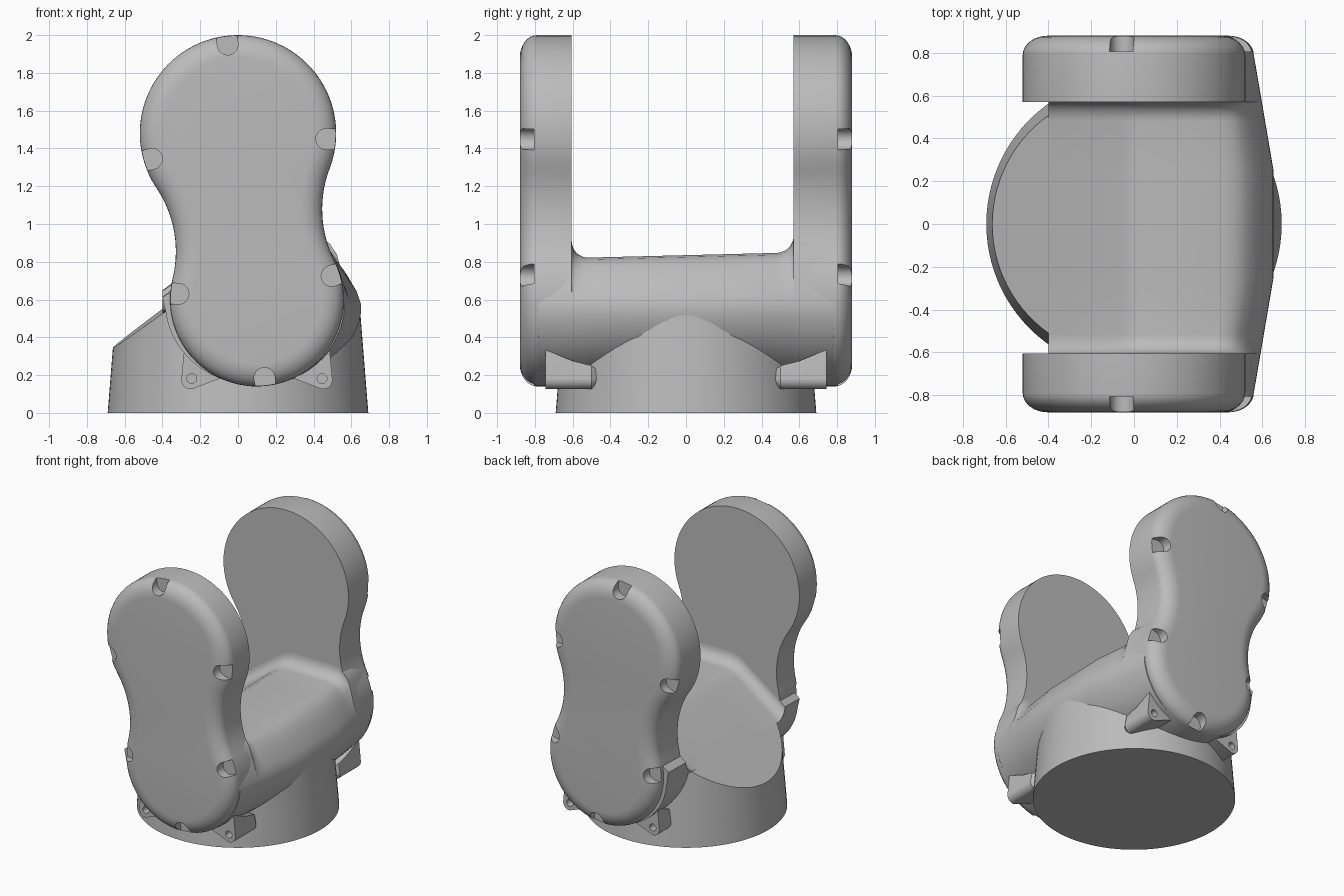
import bpy, bmesh
from math import sin, cos, pi, radians, atan2, sqrt
from mathutils import Vector

cube = bpy.data.objects.get("Cube")
if cube:
    bpy.data.objects.remove(cube, do_unlink=True)

grey = bpy.data.materials.new("plain_grey")
grey.use_nodes = True
colour = (0.5, 0.5, 0.5, 1)
grey.diffuse_color = colour
grey.node_tree.nodes["Principled BSDF"].inputs["Base Color"].default_value = colour


def finish(bm, name):
    bmesh.ops.recalc_face_normals(bm, faces=bm.faces)
    mesh = bpy.data.meshes.new(name)
    bm.to_mesh(mesh)
    bm.free()
    mesh.materials.append(grey)
    obj = bpy.data.objects.new(name, mesh)
    bpy.context.collection.objects.link(obj)
    return obj


def loft(name, sections):
    """Skin a list of (y, [(x, z), ...]) sections and cap both ends."""
    bm = bmesh.new()
    rings = [[bm.verts.new((x, y, z)) for x, z in pts] for y, pts in sections]
    n = len(rings[0])
    for a, b in zip(rings, rings[1:]):
        for i in range(n):
            j = (i + 1) % n
            bm.faces.new((a[i], a[j], b[j], b[i]))
    bm.faces.new(rings[0])
    bm.faces.new(rings[-1])
    return finish(bm, name)


def activate(obj):
    bpy.ops.object.select_all(action='DESELECT')
    obj.select_set(True)
    bpy.context.view_layer.objects.active = obj


def cut(obj, cutter):
    mod = obj.modifiers.new("cut", 'BOOLEAN')
    mod.operation = 'DIFFERENCE'
    mod.solver = 'EXACT'
    mod.object = cutter
    activate(obj)
    bpy.ops.object.modifier_apply(modifier=mod.name)
    bpy.data.objects.remove(cutter, do_unlink=True)


def smooth(obj, angle=35):
    activate(obj)
    bpy.ops.object.shade_smooth_by_angle(angle=radians(angle))


def arc(c, r, a0, a1, n):
    return [(c[0] + r * cos(a0 + (a1 - a0) * i / n),
             c[1] + r * sin(a0 + (a1 - a0) * i / n)) for i in range(n)]


# Cheek outline: two discs joined by tangent waist arcs
TOP, BOTTOM, WAIST = Vector((0, 1.48)), Vector((0.1, 0.6)), 0.6
R_TOP, R_BOT = 0.52, 0.46
gap = (BOTTOM - TOP).length
along = (BOTTOM - TOP) / gap
d1, d2 = R_TOP + WAIST, R_BOT + WAIST
a = (gap**2 + d1**2 - d2**2) / (2 * gap)
side = Vector((-along.y, along.x)) * sqrt(d1**2 - a**2)
RIGHT, LEFT = TOP + along * a + side, TOP + along * a - side


def ang(p, q):
    return atan2(q.y - p.y, q.x - p.x)


def outline(inset):
    return (arc(TOP, R_TOP - inset, ang(TOP, RIGHT), ang(TOP, LEFT) + 2 * pi, 48)
            + arc(LEFT, WAIST + inset, ang(LEFT, TOP), ang(LEFT, BOTTOM), 14)
            + arc(BOTTOM, R_BOT - inset, ang(BOTTOM, LEFT), ang(BOTTOM, RIGHT) + 2 * pi, 44)
            + arc(RIGHT, WAIST + inset, ang(RIGHT, BOTTOM) + 2 * pi, ang(RIGHT, TOP), 14))


# Screw notches around the cheek rim: centre x, z and outward direction
NOTCHES = [(-0.055, 1.95, 96), (0.467, 1.45, -3), (-0.455, 1.345, 195),
           (-0.315, 0.63, 176), (0.495, 0.725, 17), (0.14, 0.185, -82)]


def notch_shape(x, z, direction):
    d = radians(direction)
    pts = arc((x, z), 0.055, d + pi / 2, d + 1.5 * pi, 12)
    pts.append((x + 0.055 * sin(d), z - 0.055 * cos(d)))
    far = [(px + 0.2 * cos(d), pz + 0.2 * sin(d)) for px, pz in (pts[-1], pts[0])]
    return pts + far


for name, sy, inner in (("front_cheek", -1, 0.605), ("back_cheek", 1, 0.57)):
    sections = [(sy * inner, outline(0))]
    for i in range(9):
        t = i / 8 * pi / 2
        sections.append((sy * (0.79 + 0.09 * sin(t)), outline(0.12 * (1 - cos(t)))))
    cheek = loft(name, sections)
    for notch in NOTCHES:
        shape = notch_shape(*notch)
        cut(cheek, loft("notch_cutter", [(sy * 0.805, shape), (sy * 1.0, shape)]))
    smooth(cheek)

# Cross body between the cheeks, flaring up into each inner face
FILLET = 0.09
ROOF = [(-0.40, 0.54), (-0.06, 0.79), (-0.01, 0.82), (0.05, 0.835), (0.42, 0.835),
        (0.48, 0.825), (0.53, 0.79), (0.57, 0.735)]


def body_section(y, lift):
    s = 1 - 0.17 * max(0, abs(y) - 0.25) / 0.55
    tilt = 0.025 * y
    pts = [(x, z + lift + tilt) for x, z in ROOF]
    pts += [(0.63, 0.64), (0.65, 0.58)]
    for i in range(29):
        t = radians(-6 - 168 * i / 28)
        pts.append((0.1 + (0.555 if cos(t) > 0 else 0.485) * cos(t), 0.58 + 0.435 * sin(t)))
    return y, [(0.1 + (x - 0.1) * s if x > 0.1 else x, z) for x, z in pts]


steps = [i / 8 * pi / 2 for i in range(9)]
sections = [body_section(-0.78, FILLET)]
sections += [body_section(-0.605 + FILLET * (1 - cos(t)), FILLET * (1 - sin(t))) for t in steps]
sections += [body_section(y, 0) for y in (-0.25, 0, 0.25)]
sections += [body_section(0.57 - FILLET * (1 - cos(t)), FILLET * (1 - sin(t)))
             for t in reversed(steps)]
sections.append(body_section(0.78, FILLET))
smooth(loft("cross_body", sections), 40)

# Round foot, sliced by the sloping shoulder
bm = bmesh.new()
height = 0.55
bmesh.ops.create_cone(bm, cap_ends=True, segments=96, radius1=0.69, radius2=0.646, depth=height)
bmesh.ops.translate(bm, verts=bm.verts, vec=(0, 0, height / 2))
res = bmesh.ops.bisect_plane(bm, geom=bm.verts[:] + bm.edges[:] + bm.faces[:],
                             plane_co=(0, 0, 0.832), plane_no=(-0.735, -0.025, 1),
                             clear_outer=True)
bmesh.ops.holes_fill(bm, edges=[e for e in bm.edges if e.is_boundary], sides=0)
smooth(finish(bm, "round_foot"), 30)


# Mounting lugs with screw holes, mirrored about the lower disc centre
def lug_shape(sx, top, inset=0):
    pts = [(-0.285 + inset, top - inset), (-0.30 + inset, 0.18)]
    pts += arc((-0.25, 0.175), 0.05 - inset, pi, 1.62 * pi, 8)
    pts += [(-0.05, 0.2 + inset), (-0.05, top - inset)]
    return [(0.1 + sx * (x - 0.1), z) for x, z in pts]


for sx, side_name in ((1, "right"), (-1, "left")):
    for sy, end_name in ((-1, "front"), (1, "back")):
        lug = loft(end_name + "_" + side_name + "_lug",
                   [(sy * 0.745, lug_shape(sx, 0.335)), (sy * 0.6, lug_shape(sx, 0.275)),
                    (sy * 0.5, lug_shape(sx, 0.25)), (sy * 0.46, lug_shape(sx, 0.25, 0.03))])
        hole = arc((0.1 - sx * 0.345, 0.182), 0.026, 0, 2 * pi, 20)
        cut(lug, loft("hole_cutter", [(sy * 0.66, hole), (sy * 0.9, hole)]))
        smooth(lug)
